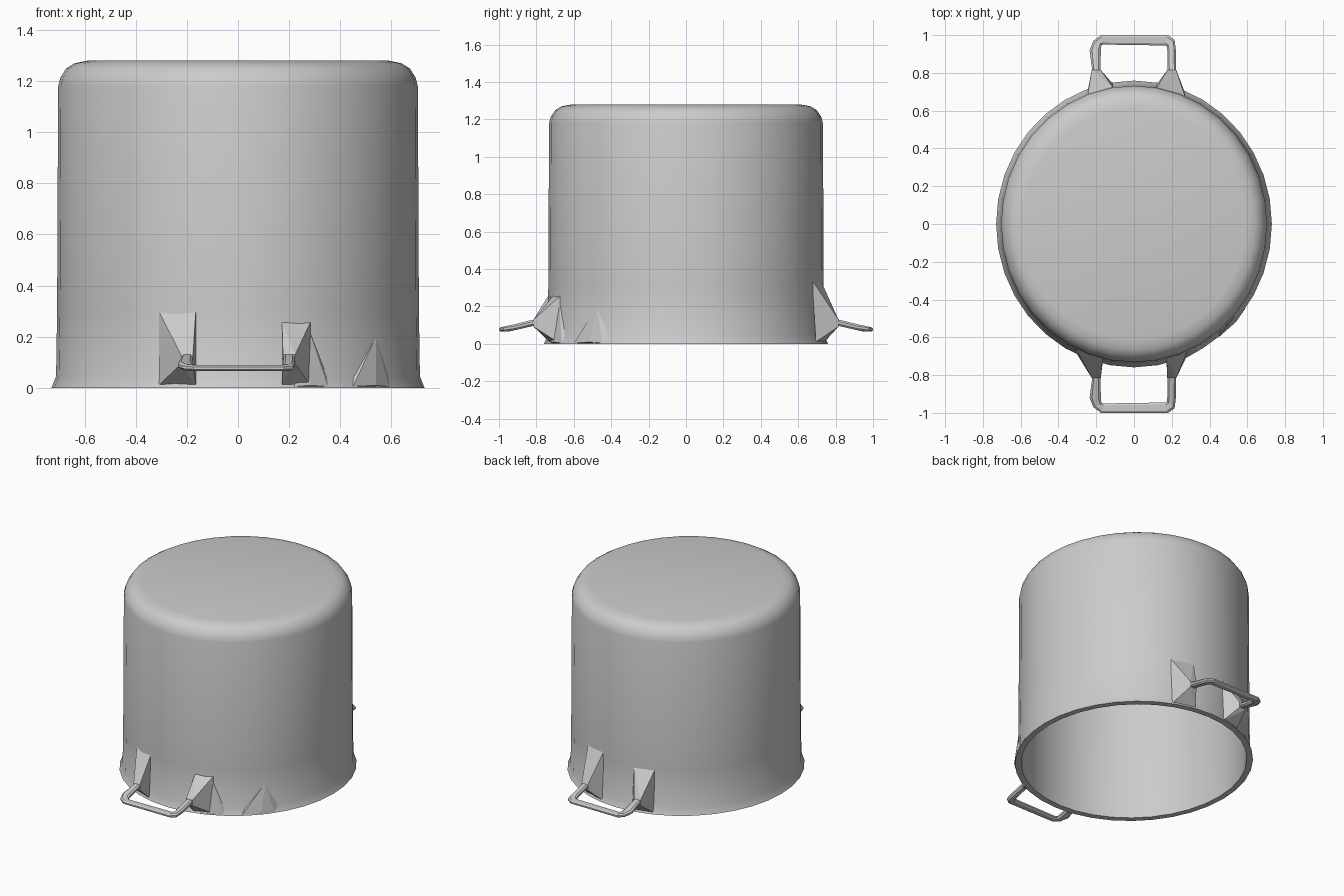
import bpy, bmesh
from math import sin, cos, tau
from mathutils import Vector

if "Cube" in bpy.data.objects:
    bpy.data.objects.remove(bpy.data.objects["Cube"])


def finish(bm, name, angle=None):
    bmesh.ops.recalc_face_normals(bm, faces=bm.faces)
    me = bpy.data.meshes.new(name)
    bm.to_mesh(me)
    bm.free()
    ob = bpy.data.objects.new(name, me)
    bpy.context.collection.objects.link(ob)
    if angle:
        bpy.ops.object.select_all(action='DESELECT')
        ob.select_set(True)
        bpy.context.view_layer.objects.active = ob
        bpy.ops.object.shade_smooth_by_angle(angle=angle)
    return ob


def hull(name, pts):
    bm = bmesh.new()
    for p in pts:
        bm.verts.new(p)
    res = bmesh.ops.convex_hull(bm, input=bm.verts)
    loose = {v for v in res['geom_interior'] if isinstance(v, bmesh.types.BMVert)}
    bmesh.ops.delete(bm, geom=list(loose), context='VERTS')
    return finish(bm, name)


# Upturned pot: outer wall, rounded shoulder, flat base, then inner wall
SEG = 36
outer = [(0.73, 0.0), (0.712, 0.045), (0.708, 0.3), (0.704, 1.18),
         (0.695, 1.215), (0.672, 1.25), (0.64, 1.27), (0.59, 1.28)]
inner = [(0.61, 1.25), (0.67, 1.19), (0.685, 1.15), (0.688, 0.03), (0.692, 0.0)]
bm = bmesh.new()
rings = []
for r, z in outer + inner:
    rings.append([bm.verts.new((r * cos(tau * i / SEG), 1.04 * r * sin(tau * i / SEG), z))
                  for i in range(SEG)])
n = len(outer)
for k in range(len(rings)):
    if k == n - 1:
        continue
    a, b = rings[k], rings[(k + 1) % len(rings)]
    for i in range(SEG):
        j = (i + 1) % SEG
        bm.faces.new((a[i], a[j], b[j], b[i]))
bm.faces.new(rings[n - 1])
bm.faces.new(rings[n])
finish(bm, "pot_body", 0.5)


# Flat loop handles: stations of outer xy, inner xy, centre z, half thickness
stations = [((-0.225, 0.74), (-0.18, 0.74), 0.12, 0.017),
            ((-0.222, 0.82), (-0.178, 0.82), 0.112, 0.017),
            ((-0.235, 0.92), (-0.175, 0.93), 0.088, 0.014),
            ((-0.215, 0.97), (-0.172, 0.948), 0.08, 0.013),
            ((-0.175, 1.0), (-0.16, 0.95), 0.077, 0.012),
            ((0.18, 1.0), (0.165, 0.945), 0.077, 0.012),
            ((0.215, 0.975), (0.175, 0.94), 0.08, 0.014),
            ((0.222, 0.92), (0.176, 0.92), 0.088, 0.016),
            ((0.222, 0.82), (0.178, 0.82), 0.112, 0.017),
            ((0.225, 0.74), (0.18, 0.74), 0.12, 0.017)]


def handle(name, side):
    bm = bmesh.new()
    rows = []
    for o, i, z, h in stations:
        o, i = Vector(o), Vector(i)
        row = []
        for t, s in ((0, -.4), (0, .4), (.2, 1), (.8, 1), (1, .4), (1, -.4), (.8, -1), (.2, -1)):
            p = o.lerp(i, t)
            row.append(bm.verts.new((p.x, side * p.y, z + s * h)))
        rows.append(row)
    for a, b in zip(rows, rows[1:]):
        for i in range(8):
            j = (i + 1) % 8
            bm.faces.new((a[i], a[j], b[j], b[i]))
    bm.faces.new(rows[0])
    bm.faces.new(rows[-1])
    finish(bm, name)


handle("front_handle", -1)
handle("back_handle", 1)


# Tapered brackets joining the wall to the handle arms
def wall_y(x, r=0.703):
    return 1.04 * (r * r - x * x) ** 0.5


def bracket(name, side, x0, x1, top, arm):
    pts = []
    for x in (x0, x1):
        for z in (0.01, top):
            pts.append((x, side * wall_y(x, 0.72 if z < 0.1 else 0.703), z))
    for x in (arm - 0.024, arm + 0.024):
        for z in (0.092, 0.13):
            pts.append((x, side * 0.815, z))
    hull(name, pts)


bracket("front_bracket_left", -1, -0.31, -0.165, 0.30, -0.2)
bracket("front_bracket_right", -1, 0.172, 0.285, 0.26, 0.2)
bracket("back_bracket_left", 1, -0.245, -0.11, 0.30, -0.2)
bracket("back_bracket_right", 1, 0.12, 0.27, 0.34, 0.2)


# Small dents of the rim that swell out beside the front handle
def rim_bump(name, x0, x1, peak, top):
    pts = [(x, -wall_y(x, r), z) for x in (x0, x1) for r, z in ((0.73, 0.005), (0.70, 0.06))]
    hull(name, pts + [(peak, -wall_y(peak, 0.708), top),
                      (peak, -wall_y(peak, 0.735), 0.01)])


rim_bump("rim_bump_inner", 0.22, 0.35, 0.28, 0.22)
rim_bump("rim_bump_outer", 0.45, 0.59, 0.54, 0.2)
